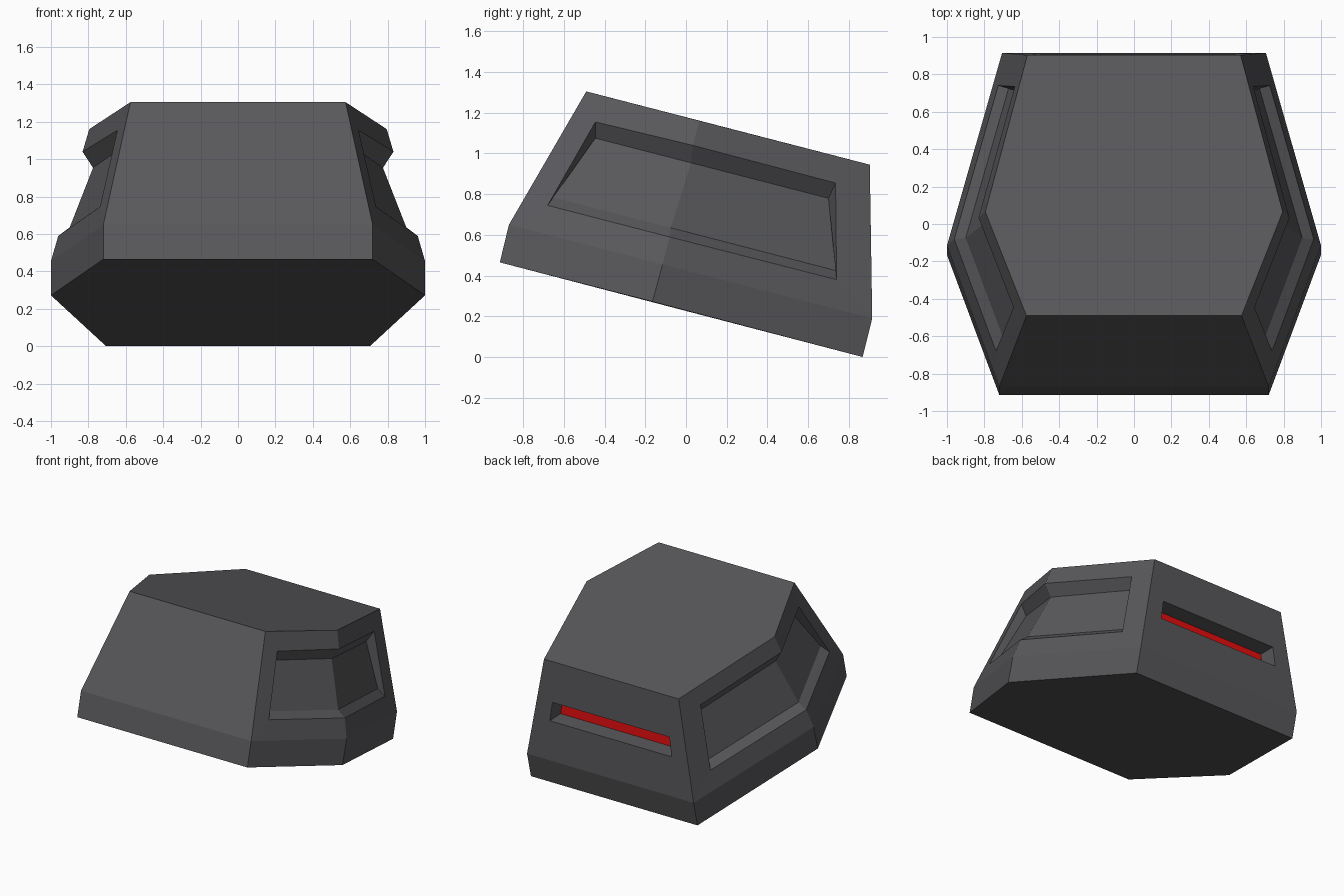
import bpy, bmesh
from mathutils import Vector

if "Cube" in bpy.data.objects:
    bpy.data.objects.remove(bpy.data.objects["Cube"])


def material(name, colour):
    m = bpy.data.materials.new(name)
    m.diffuse_color = (*colour, 1)
    m.use_nodes = True
    m.node_tree.nodes["Principled BSDF"].inputs["Base Color"].default_value = m.diffuse_color
    return m


grey = material("dark grey", (0.098, 0.097, 0.105))
red = material("red", (0.8, 0.004, 0.004))

# Right side contours, each as front corner, side fold, back corner
bottom = [(0.72, -0.915, 0.465), (1.0, -0.165, 0.272), (0.705, 0.868, 0.0)]
band = [(0.72, -0.87, 0.65), (1.0, -0.115, 0.455), (0.705, 0.915, 0.19)]
rim_low = [(0.738, -0.68, 0.745), (0.961, -0.081, 0.59), (0.726, 0.74, 0.38)]
floor_low = [(0.682, -0.655, 0.785), (0.90, -0.075, 0.635), (0.668, 0.735, 0.425)]
floor_high = [(0.603, -0.445, 1.075), (0.775, 0.025, 0.954), (0.595, 0.70, 0.78)]
rim_high = [(0.645, -0.445, 1.155), (0.831, 0.033, 1.04), (0.638, 0.735, 0.855)]
top = [(0.575, -0.49, 1.305), (0.795, 0.065, 1.161), (0.57, 0.903, 0.945)]
chains = [bottom, band, rim_low, floor_low, floor_high, rim_high, top]

bm = bmesh.new()


def flip(p, s):
    return Vector((p[0] * s, p[1], p[2]))


def face(points, index=0):
    f = bm.faces.new([bm.verts.new(p) for p in points])
    f.material_index = index


# Side walls with their recessed panels
for s in (1, -1):
    for a, b in zip(chains, chains[1:]):
        for i in (0, 1):
            face([flip(p, s) for p in (a[i], a[i + 1], b[i + 1], b[i])])
    for i in (0, 2):
        face([flip(c[i], s) for c in (band, rim_low, rim_high, top)])
        face([flip(c[i], s) for c in (rim_low, floor_low, floor_high, rim_high)])

# Front wall, lower back wall, top and bottom
for a, b, i in ((bottom, band, 0), (band, top, 0), (bottom, band, 2)):
    face([flip(a[i], -1), flip(a[i], 1), flip(b[i], 1), flip(b[i], -1)])
for c in (bottom, top):
    face([flip(p, 1) for p in c] + [flip(p, -1) for p in reversed(c)])


# Upper back wall with a deep slot and a red strip as its floor
def loop4(low, high):
    return [flip(low, -1), flip(low, 1), flip(high, 1), flip(high, -1)]


rings = [loop4(band[2], top[2]),
         loop4((0.515, 0.910, 0.49), (0.495, 0.908, 0.635)),
         loop4((0.515, 0.780, 0.495), (0.495, 0.778, 0.635))]
for a, b in zip(rings, rings[1:]):
    for i in range(4):
        j = (i + 1) % 4
        face([a[i], a[j], b[j], b[i]])
face(rings[-1], 1)

bmesh.ops.remove_doubles(bm, verts=bm.verts[:], dist=0.0005)
bmesh.ops.recalc_face_normals(bm, faces=bm.faces[:])
mesh = bpy.data.meshes.new("housing")
bm.to_mesh(mesh)
bm.free()
mesh.materials.append(grey)
mesh.materials.append(red)
bpy.context.collection.objects.link(bpy.data.objects.new("housing", mesh))
